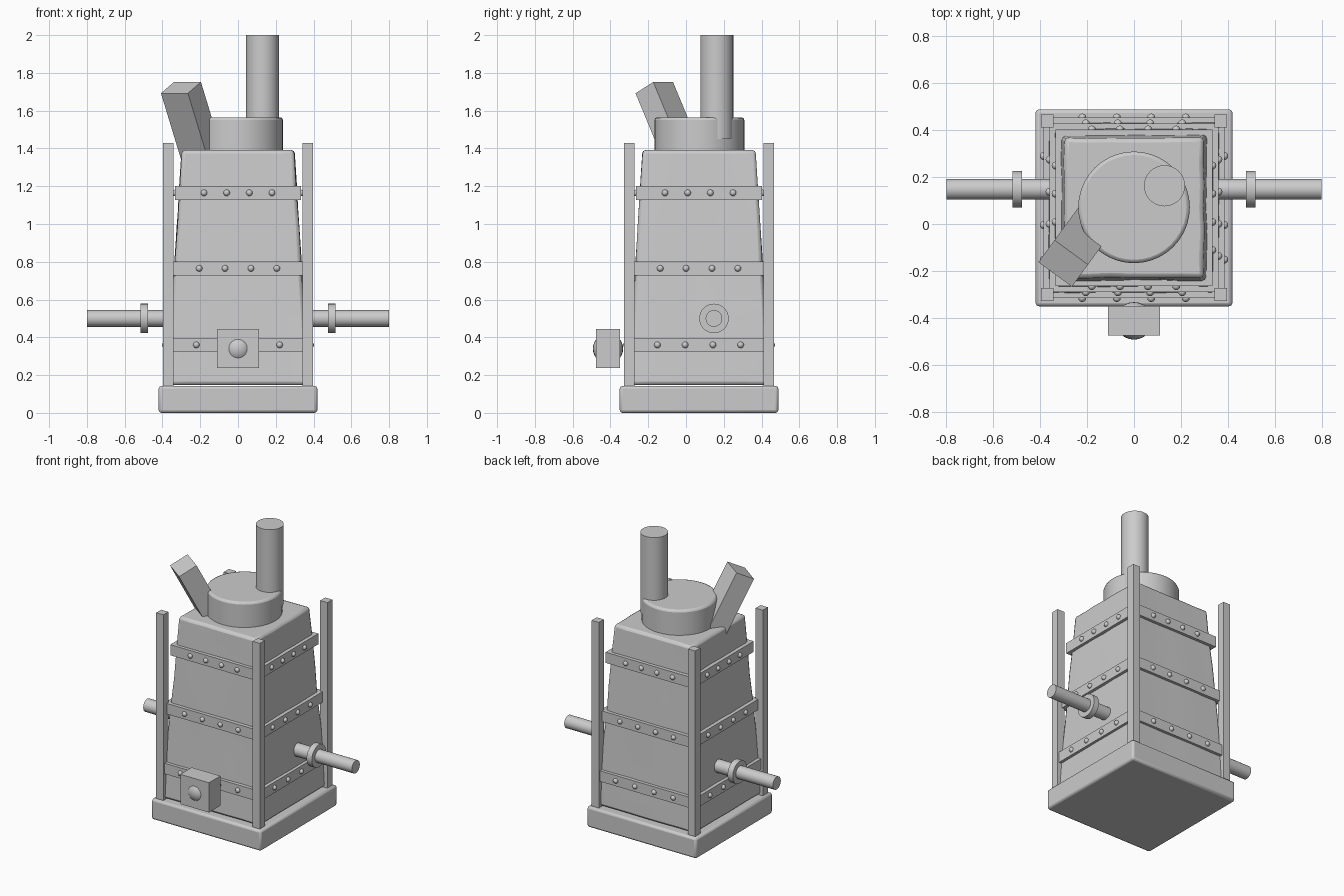
import bpy, bmesh, math, random
from mathutils import Matrix, Vector

if "Cube" in bpy.data.objects:
    bpy.data.objects.remove(bpy.data.objects["Cube"])

random.seed(4)
CY = 0.069  # y centre of the furnace body


def finish(bm, name, bevel=0.0, smooth=True):
    bmesh.ops.recalc_face_normals(bm, faces=bm.faces)
    me = bpy.data.meshes.new(name)
    bm.to_mesh(me)
    bm.free()
    ob = bpy.data.objects.new(name, me)
    bpy.context.collection.objects.link(ob)
    if bevel:
        m = ob.modifiers.new("bevel", 'BEVEL')
        m.width, m.segments, m.limit_method = bevel, 2, 'ANGLE'
        m.angle_limit = math.radians(50)
    if smooth:
        bpy.ops.object.select_all(action='DESELECT')
        ob.select_set(True)
        bpy.context.view_layer.objects.active = ob
        bpy.ops.object.shade_smooth_by_angle(angle=math.radians(35))
    return ob


def box(name, centre, size, rot=None, bevel=0.0):
    bm = bmesh.new()
    mat = Matrix.Translation(centre) @ (rot or Matrix()) @ Matrix.Diagonal((*size, 1))
    bmesh.ops.create_cube(bm, size=1, matrix=mat)
    return finish(bm, name, bevel, smooth=bool(bevel))


def cylinder(name, a, b, r, bevel=0.0, sides=32):
    a, b = Vector(a), Vector(b)
    rot = (b - a).to_track_quat('Z', 'Y').to_matrix().to_4x4()
    bm = bmesh.new()
    bmesh.ops.create_cone(bm, cap_ends=True, segments=sides, radius1=r, radius2=r,
                          depth=(b - a).length, matrix=Matrix.Translation((a + b) / 2) @ rot)
    return finish(bm, name, bevel)


def ball(name, c, r, u=24, v=16):
    bm = bmesh.new()
    bmesh.ops.create_uvsphere(bm, u_segments=u, v_segments=v, radius=r,
                              matrix=Matrix.Translation(c))
    return finish(bm, name)


# Base slab
box("base_slab", (0, CY, 0.0715), (0.84, 0.84, 0.143), bevel=0.015)

# Tapered, slightly hand-beaten body
bm = bmesh.new()
bmesh.ops.create_cube(bm, size=1)
bmesh.ops.subdivide_edges(bm, edges=bm.edges[:], cuts=5, use_grid_fill=True)
for v in bm.verts:
    t = v.co.z + 0.5
    half = 0.377 + (0.297 - 0.377) * t
    wob = 0.003
    v.co = (v.co.x * 2 * half + random.uniform(-wob, wob),
            CY + v.co.y * 2 * half + random.uniform(-wob, wob),
            0.147 + t * 1.245)
finish(bm, "furnace_body", bevel=0.018)

# Corner posts
for sx in (-1, 1):
    for sy in (-1, 1):
        box("corner_post", (sx * 0.37, CY + sy * 0.37, 0.785), (0.055, 0.055, 1.29))

# Riveted bands
for z, half, step in ((0.36, 0.385, 0.147), (0.765, 0.36, 0.137), (1.165, 0.334, 0.12)):
    box("riveted_band", (0, CY, z), (half * 2, half * 2, 0.074))
    for side in range(4):
        turn = Matrix.Rotation(side * math.pi / 2, 4, 'Z')
        for i in range(4):
            p = turn @ Vector(((i - 1.5) * step, -half, 0))
            ball("rivet", p + Vector((0, CY, z)), 0.017, 12, 8)

# Side pipes with flanges
for sx in (-1, 1):
    cylinder("side_pipe", (sx * 0.3, 0.148, 0.5), (sx * 0.8, 0.148, 0.5), 0.044)
    cylinder("pipe_flange", (sx * 0.477, 0.148, 0.5), (sx * 0.517, 0.148, 0.5), 0.078)

# Front latch box with a ball knob set through it
box("latch_box", (0, -0.413, 0.34), (0.22, 0.125, 0.206))
ball("latch_knob", (0, -0.413, 0.34), 0.08)

# Round cap and chimney
cylinder("round_cap", (0, 0.071, 1.37), (0, 0.071, 1.565), 0.238, bevel=0.015, sides=40)
cylinder("chimney", (0.13, 0.163, 1.45), (0.13, 0.163, 2.0), 0.0875)

# Tilted feed chute leaning out over the front left corner
across = Vector((0.142, -0.104, 0)).normalized()
depth = Vector((0.068, 0.095, 0.06))
depth = (depth - across * depth.dot(across)).normalized()
axis = across.cross(depth)
if axis.z < 0:
    across, axis = -across, -axis
rot = Matrix((across, depth, axis)).transposed().to_4x4()
top = Vector((-0.302, -0.168, 1.722))
box("feed_chute", top - axis * 0.25, (0.177, 0.131, 0.5), rot)
